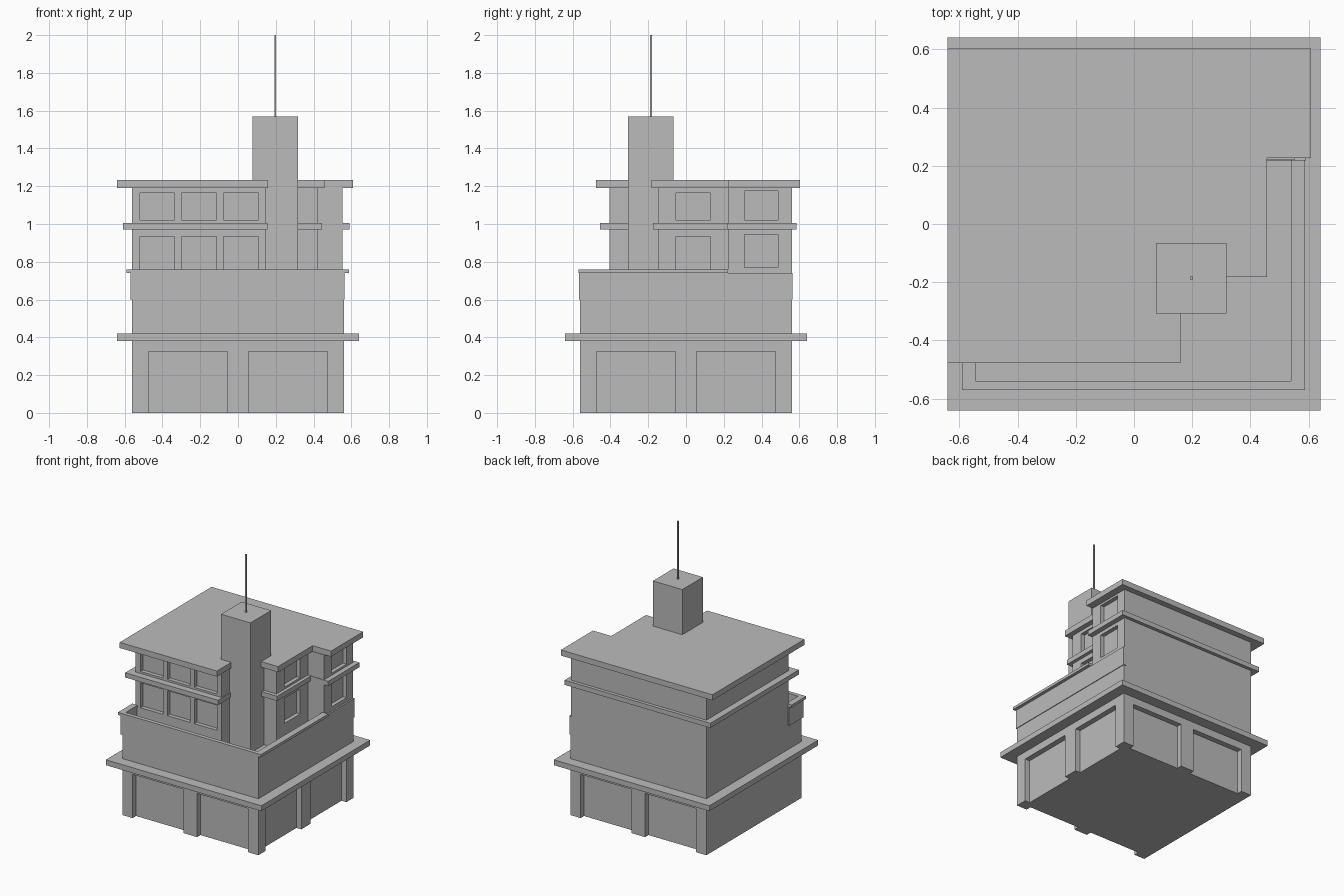
import bpy
import bmesh

cube = bpy.data.objects.get("Cube")
if cube:
    bpy.data.objects.remove(cube, do_unlink=True)

grey = bpy.data.materials.new("plain_grey")
grey.use_nodes = True
grey.diffuse_color = (0.5, 0.5, 0.5, 1)
grey.node_tree.nodes["Principled BSDF"].inputs["Base Color"].default_value = (0.5, 0.5, 0.5, 1)


def finish(name, bm):
    bmesh.ops.recalc_face_normals(bm, faces=bm.faces)
    mesh = bpy.data.meshes.new(name)
    bm.to_mesh(mesh)
    bm.free()
    mesh.materials.append(grey)
    obj = bpy.data.objects.new(name, mesh)
    bpy.context.collection.objects.link(obj)
    return obj


def add_prism(bm, outline, z0, z1):
    face = bm.faces.new([bm.verts.new((x, y, z0)) for x, y in outline])
    top = bmesh.ops.extrude_face_region(bm, geom=[face])["geom"]
    verts = [v for v in top if isinstance(v, bmesh.types.BMVert)]
    bmesh.ops.translate(bm, verts=verts, vec=(0, 0, z1 - z0))


def prism(name, outline, z0, z1):
    bm = bmesh.new()
    add_prism(bm, outline, z0, z1)
    return finish(name, bm)


def rect(x0, x1, y0, y1):
    return [(x0, y0), (x1, y0), (x1, y1), (x0, y1)]


def stepped(left, back, x_steps, y_steps):
    """Outline with two steps cut from the front left corner."""
    (xa, xb, xc), (ya, yb, yc) = x_steps, y_steps
    return [(left, ya), (xa, ya), (xa, yb), (xb, yb),
            (xb, yc), (xc, yc), (xc, back), (left, back)]


def recess(obj, boxes):
    """Cut shallow openings, each given as (outline, z0, z1)."""
    bm = bmesh.new()
    for box in boxes:
        add_prism(bm, *box)
    cutter = finish("opening_cutter", bm)
    cutter.hide_render = True
    mod = obj.modifiers.new("openings", "BOOLEAN")
    mod.operation = "DIFFERENCE"
    mod.solver = "EXACT"
    mod.object = cutter
    bpy.context.view_layer.objects.active = obj
    bpy.ops.object.modifier_apply(modifier=mod.name)
    bpy.data.objects.remove(cutter, do_unlink=True)


W = 0.56      # half width of the main walls
DEEP = 0.04   # bay recess
SHALLOW = 0.03  # window recess

# Ground floor with two bays on the front, back and left walls
ground_floor = prism("ground_floor", rect(-W, W, -W, W), 0, 0.38)
bays = []
for a, b in ((-0.475, -0.055), (0.055, 0.475)):
    for outline in (rect(a, b, -W - 0.1, -W + DEEP),
                    rect(a, b, W - DEEP, W + 0.1),
                    rect(W - DEEP, W + 0.1, a, b)):
        bays.append((outline, -0.1, 0.325))
recess(ground_floor, bays)

# Wide canopy and plain second floor
prism("canopy_slab", rect(-0.64, 0.64, -0.64, 0.64), 0.38, 0.42)
prism("second_floor", rect(-W, W, -W, W), 0.42, 0.6)

# Terrace parapet and its coping
prism("parapet", [(-0.57, -0.4), (-0.57, -0.567), (0.565, -0.567), (0.565, 0.565),
                  (0.545, 0.565), (0.545, -0.545), (-0.55, -0.545), (-0.55, -0.4)], 0.6, 0.74)
prism("parapet_coping", [(-0.59, -0.4), (-0.59, -0.57), (0.588, -0.57), (0.588, 0.222),
                         (0.54, 0.222), (0.54, -0.54), (-0.545, -0.54), (-0.545, -0.4)], 0.74, 0.76)

# Stepped upper floors with recessed windows
upper_floors = prism("upper_floors",
                     stepped(-W, W, (0.147, 0.42, 0.553), (-0.405, -0.147, 0.222)), 0.6, 1.19)
windows = []
for z0, z1 in ((0.75, 0.935), (1.02, 1.165)):
    for i in range(3):
        x = -0.52 + i * 0.222
        windows.append((rect(x, x + 0.185, -0.5, -0.405 + SHALLOW), z0, z1))
    windows.append((rect(0.42 - SHALLOW, 0.5, -0.053, 0.13), z0, z1))
for z0, z1 in ((0.77, 0.945), (1.02, 1.175)):
    windows.append((rect(0.553 - SHALLOW, 0.65, 0.31, 0.487), z0, z1))
recess(upper_floors, windows)

# Ledge between the upper floors, and the roof
prism("middle_ledge",
      stepped(-0.61, 0.585, (0.155, 0.445, 0.59), (-0.455, -0.175, 0.218)), 0.97, 1.005)
prism("roof_slab",
      stepped(-0.64, 0.603, (0.16, 0.457, 0.608), (-0.477, -0.182, 0.226)), 1.19, 1.232)

# Tower and mast
prism("tower", rect(0.076, 0.318, -0.308, -0.065), 0.6, 1.568)
prism("mast", rect(0.192, 0.202, -0.191, -0.181), 1.568, 2.0)
